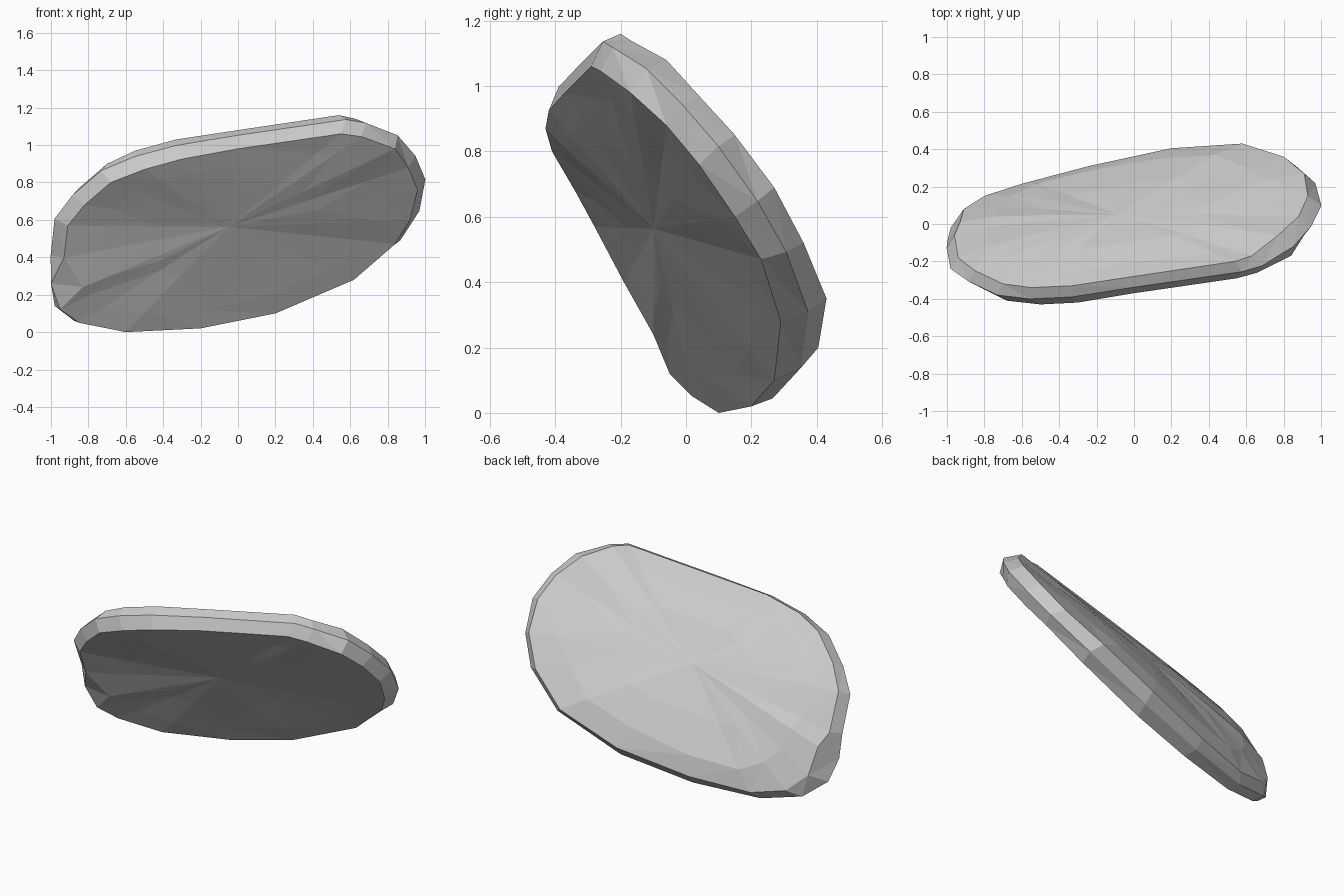
import bpy, bmesh, random
from mathutils import Vector

if "Cube" in bpy.data.objects:
    bpy.data.objects.remove(bpy.data.objects["Cube"])

random.seed(4)

# Edge of the leaning underside, clockwise seen from the front, from the left end
UNDER = [(-.93, -.19, .40), (-.91, -.28, .57), (-.82, -.34, .68), (-.68, -.41, .80),
         (-.50, -.43, .87), (-.30, -.42, .925), (0, -.37, .98), (.55, -.29, 1.06),
         (.66, -.26, 1.045), (.84, -.17, .98), (.91, -.06, .88), (.96, .04, .76),
         (.92, .15, .60), (.84, .23, .47), (.62, .29, .28), (.20, .27, .10),
         (-.20, .20, .02), (-.60, .10, 0), (-.85, .02, .05), (-.95, -.05, .12),
         (-.83, -.10, .24)]
# Matching edge of the upper face
UPPER = [(-.96, -.06, .43), (-.94, -.18, .64), (-.85, -.25, .77), (-.70, -.32, .90),
         (-.55, -.34, .97), (-.33, -.33, 1.03), (0, -.28, 1.08), (.54, -.20, 1.16),
         (.63, -.17, 1.14), (.77, -.06, 1.08), (.88, .04, .97), (.93, .15, .85),
         (.91, .27, .69), (.80, .36, .52), (.58, .43, .35), (.20, .405, .20),
         (-.24, .31, .10), (-.60, .215, .06), (-.80, .15, .10), (-.91, .08, .20),
         (-.93, .01, .36)]
NORMAL = Vector((-.2, .82, .53)).normalized()   # direction the upper face looks


def centre(points):
    return sum((Vector(p) for p in points), Vector()) / len(points)


# Bulging middle of the rim
mid_c = Vector((0, 0, .58))
rim = []
for a, b in zip(UNDER, UPPER):
    d = (Vector(a) + Vector(b)) / 2 - mid_c
    rim.append(mid_c + Vector((d.x * 1.06, d.y * 1.04, d.z * (1.05 if d.z > 0 else 1.03))))
rim[-2:] = [Vector((-.98, -.02, .14)), Vector((-1, -.10, .26))]

bm = bmesh.new()


def ring(points):
    return [bm.verts.new(p) for p in points]


def bridge(r, s):
    n = len(r)
    for i in range(n):
        j = (i + 1) % n
        bm.faces.new((r[i], r[j], s[j], s[i]))


def cap(points, outer, steps, hub_height):
    """Broad face from rings of (scale, height, extra height towards the low edge)."""
    c = centre(points)
    for scale, height, lean in steps:
        inner = []
        for p in points:
            d = (Vector(p) - c) * (scale + random.uniform(-.03, .03))
            h = height - lean * d.z / .5 + random.uniform(-.003, .003)
            inner.append(c + d + NORMAL * h)
        inner = ring(inner)
        bridge(outer, inner)
        outer = inner
    hub = bm.verts.new(c + NORMAL * hub_height)
    for i in range(len(outer)):
        bm.faces.new((outer[i], outer[(i + 1) % len(outer)], hub))


# Rim bands, flat underside and domed upper face with a bevelled low edge
under, middle, upper = ring(UNDER), ring(rim), ring(UPPER)
bridge(under, middle)
bridge(middle, upper)
cap(UNDER, under, [(.8, 0, 0), (.45, 0, 0)], 0)
cap(UPPER, upper, [(.8, .024, .02), (.45, .042, .02)], .045)
bmesh.ops.triangulate(bm, faces=bm.faces[:])
bmesh.ops.recalc_face_normals(bm, faces=bm.faces[:])

# Stand on the ground
low = min(v.co.z for v in bm.verts)
for v in bm.verts:
    v.co.z -= low

mesh = bpy.data.meshes.new("stone_slab")
bm.to_mesh(mesh)
bm.free()
slab = bpy.data.objects.new("stone_slab", mesh)
bpy.context.collection.objects.link(slab)

grey = bpy.data.materials.new("stone_grey")
grey.diffuse_color = (.6, .6, .6, 1)
grey.use_nodes = True
grey.node_tree.nodes["Principled BSDF"].inputs["Base Color"].default_value = grey.diffuse_color
mesh.materials.append(grey)
